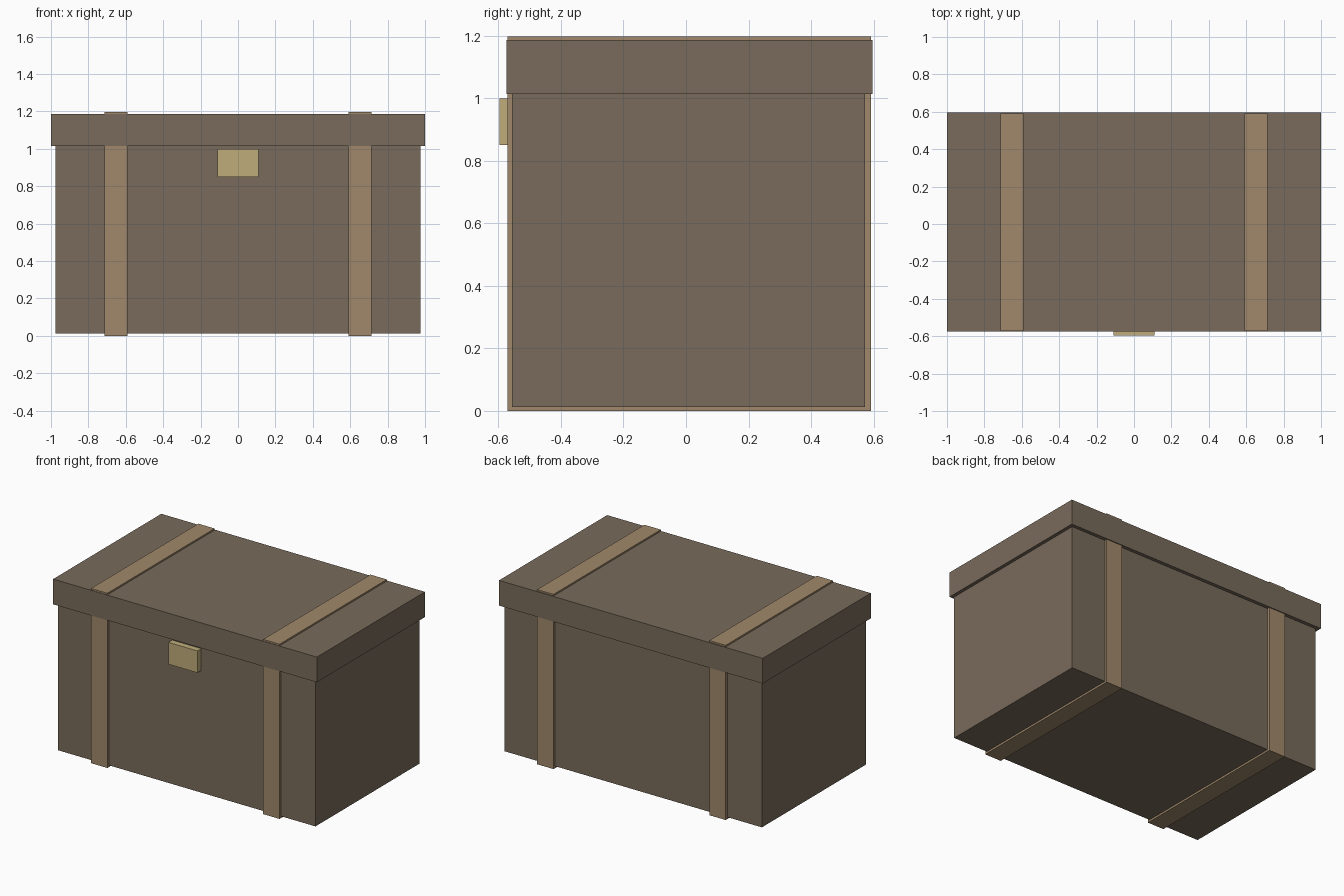
import bpy
import bmesh
from mathutils import Matrix, Vector

if "Cube" in bpy.data.objects:
    bpy.data.objects.remove(bpy.data.objects["Cube"])


def material(name, rgb):
    mat = bpy.data.materials.new(name)
    mat.diffuse_color = (*rgb, 1.0)
    mat.use_nodes = True
    mat.node_tree.nodes["Principled BSDF"].inputs["Base Color"].default_value = mat.diffuse_color
    return mat


def box(name, low, high, mat):
    """Flat-faced box between two opposite corners."""
    low, high = Vector(low), Vector(high)
    bm = bmesh.new()
    bmesh.ops.create_cube(bm, size=1.0, matrix=Matrix.LocRotScale(None, None, high - low))
    mesh = bpy.data.meshes.new(name)
    bm.to_mesh(mesh)
    bm.free()
    mesh.materials.append(mat)
    obj = bpy.data.objects.new(name, mesh)
    obj.location = (low + high) / 2
    bpy.context.collection.objects.link(obj)
    return obj


wood = material("dark_wood", (0.191, 0.147, 0.105))
strap_wood = material("strap_wood", (0.356, 0.25, 0.147))
brass = material("brass", (0.521, 0.413, 0.195))

# Chest body and overhanging lid
box("chest_body", (-0.977, -0.556, 0.013), (0.977, 0.573, 1.015), wood)
box("lid", (-1.0, -0.574, 1.014), (1.0, 0.597, 1.187), wood)

# Straps wrapping the chest, just proud of the body and lid top
for side, x in (("left", -0.653), ("right", 0.653)):
    box(f"{side}_strap", (x - 0.062, -0.571, 0.0), (x + 0.062, 0.591, 1.198), strap_wood)

# Lock plate under the lid at the front
box("lock", (-0.11, -0.597, 0.85), (0.11, -0.54, 1.0), brass)
